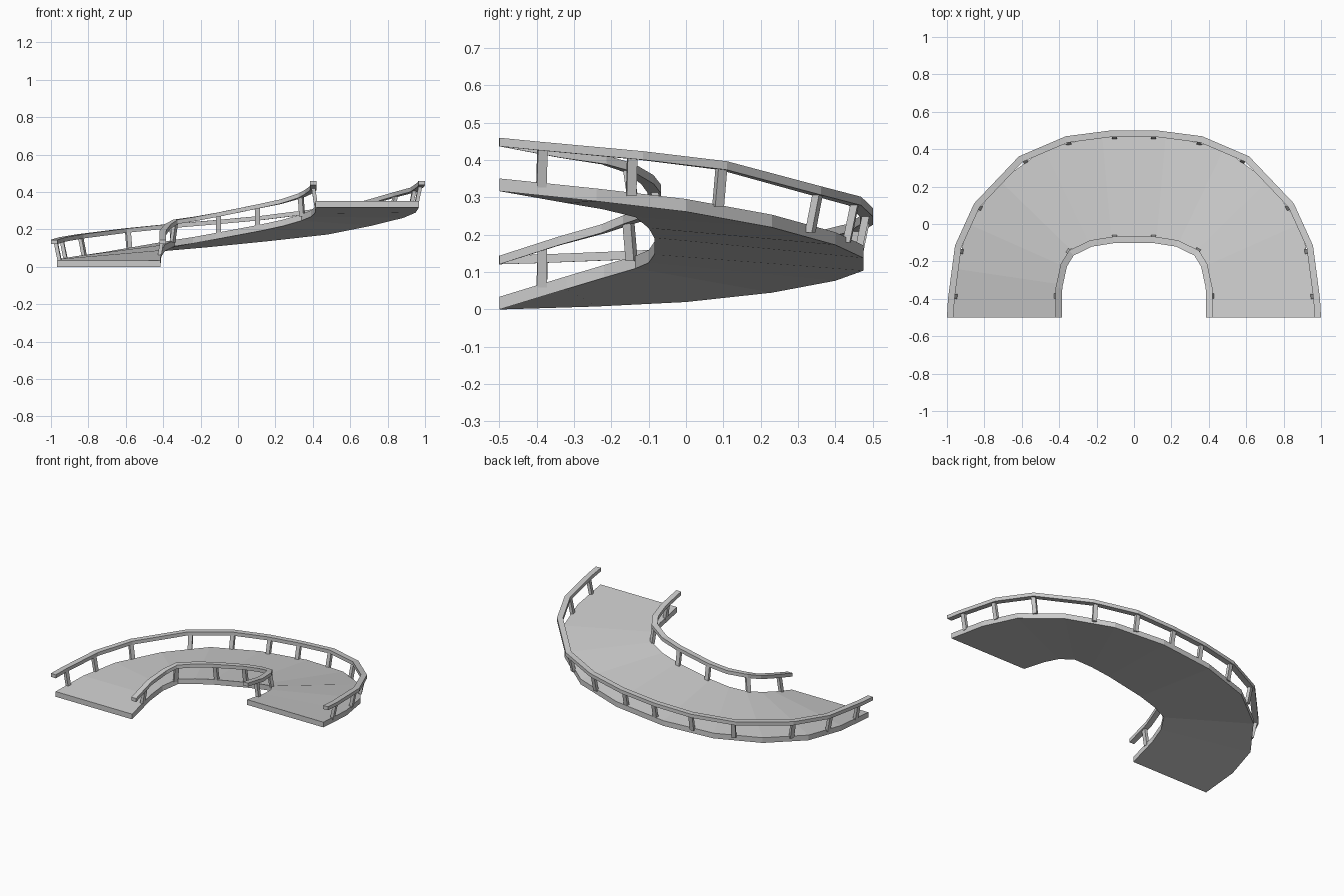
import bpy
from mathutils import Vector

if "Cube" in bpy.data.objects:
    bpy.data.objects.remove(bpy.data.objects["Cube"])

THICK = 0.034


def make(name, verts, faces):
    me = bpy.data.meshes.new(name)
    me.from_pydata([tuple(v) for v in verts], [], faces)
    me.update()
    ob = bpy.data.objects.new(name, me)
    bpy.context.collection.objects.link(ob)
    return ob


def path(half, heights):
    """Mirror the half outline (right end to centre) and add heights from left to right."""
    pts = [(-x, y) for x, y in half] + [(x, y) for x, y in reversed(half)]
    return [Vector((x, y, z)) for (x, y), z in zip(pts, heights)]


def flat(v):
    return Vector((v.x, v.y, 0)).normalized()


def side(d):
    return Vector((-d.y, d.x, 0))


def sweep(name, rings):
    n = len(rings)
    verts = [v for r in rings for v in r]
    faces = [(i*4+k, i*4+(k+1) % 4, i*4+4+(k+1) % 4, i*4+4+k)
             for i in range(n-1) for k in range(4)]
    faces += [(3, 2, 1, 0), tuple(n*4-4+k for k in range(4))]
    return make(name, verts, faces)


# curved ramp deck
outer = path([(.967, -.5), (.95, -.24), (.885, 0), (.715, .23), (.48, .4), (.17, .475)],
             [0, .008, .02, .045, .077, .104, .138, .173, .22, .262, .29, .317])
inner = path([(.415, -.5), (.41, -.32), (.39, -.22), (.34, -.135), (.24, -.1), (.12, -.085)],
             [0, .055, .085, .11, .125, .147, .192, .218, .247, .268, .285, .317])
up = Vector((0, 0, THICK))
sweep("ramp_deck", [(o, i, i+up, o+up) for o, i in zip(outer, inner)])


# handrail: rectangular section with mitred corners, path gives top centre
def rail(name, pts, w=.0175, h=.023):
    rings = []
    for i, p in enumerate(pts):
        a = flat(p - pts[i-1]) if i else flat(pts[1] - p)
        b = flat(pts[i+1] - p) if i < len(pts)-1 else a
        d = (a + b).normalized()
        s = side(d) * (w / max(.5, d.dot(a)))
        dn = Vector((0, 0, -h))
        rings.append((p+s, p-s, p-s+dn, p+s+dn))
    sweep(name, rings)


# leaning post under the nearest point of a rail
def post(name, pts, x, y, inward):
    best = None
    for a, b in zip(pts, pts[1:]):
        ab = Vector((b.x-a.x, b.y-a.y))
        t = min(1, max(0, Vector((x-a.x, y-a.y)).dot(ab) / ab.length_squared))
        q = a.lerp(b, t)
        dist = (q.x-x)**2 + (q.y-y)**2
        if best is None or dist < best[0]:
            best = (dist, q, flat(b-a))
    _, q, d = best
    n = side(d)
    top = q + Vector((0, 0, -.012))
    base = q + n*inward + Vector((0, 0, -.122))
    rings = [[c + d*u*.013 + n*v*.01 for u, v in ((-1, -1), (1, -1), (1, 1), (-1, 1))]
             for c in (base, top)]
    sweep(name, rings)


outer_rail = path([(.9825, -.5), (.977, -.4), (.94, -.12), (.84, .1), (.605, .347), (.36, .452), (.12, .483)],
                  [.144, .147, .158, .175, .205, .23, .25, .272, .302, .33, .397, .424, .45, .46])
inner_rail = path([(.403, -.5), (.401, -.34), (.375, -.22), (.335, -.155), (.23, -.104), (.11, -.085)],
                  [.144, .195, .228, .252, .268, .29, .335, .36, .392, .412, .43, .46])
rail("outer_handrail", outer_rail)
rail("inner_handrail", inner_rail)

for s in (-1, 1):
    tag = "left" if s < 0 else "right"
    for k, (x, y) in enumerate([(.97, -.385), (.935, -.145), (.83, .09), (.585, .345), (.35, .44), (.105, .48)]):
        post(f"outer_post_{tag}_{k}", outer_rail, s*x, y, -.023)
    for k, (x, y) in enumerate([(.41, -.385), (.345, -.145), (.105, -.08)]):
        post(f"inner_post_{tag}_{k}", inner_rail, s*x, y, .018)
